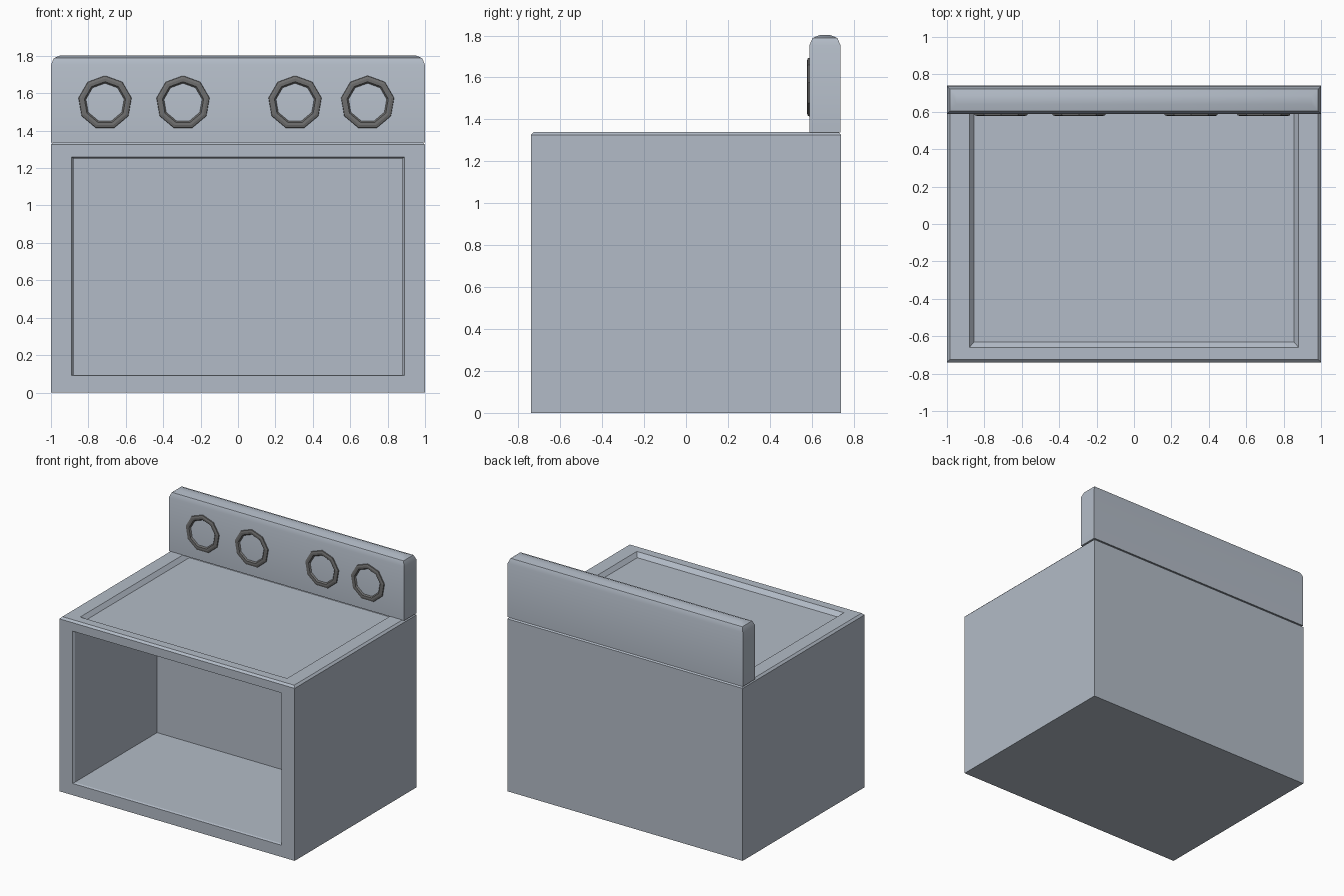
import bpy, bmesh, math

if "Cube" in bpy.data.objects:
    bpy.data.objects.remove(bpy.data.objects["Cube"])


def material(name, rgb):
    m = bpy.data.materials.new(name)
    m.diffuse_color = (*rgb, 1)
    m.use_nodes = True
    m.node_tree.nodes["Principled BSDF"].inputs["Base Color"].default_value = m.diffuse_color
    return m


METAL = material("blue_grey_metal", (0.45, 0.50, 0.57))
DARK = material("dark_grey", (0.16, 0.16, 0.16))


def finish(bm, name, mat, smooth=None):
    bmesh.ops.recalc_face_normals(bm, faces=bm.faces)
    me = bpy.data.meshes.new(name)
    bm.to_mesh(me)
    bm.free()
    me.materials.append(mat)
    ob = bpy.data.objects.new(name, me)
    bpy.context.collection.objects.link(ob)
    if smooth:
        bpy.ops.object.select_all(action='DESELECT')
        ob.select_set(True)
        bpy.context.view_layer.objects.active = ob
        bpy.ops.object.shade_smooth_by_angle(angle=math.radians(smooth))
    return ob


def flat_ring(bm, x, y0, y1, z):
    return [bm.verts.new(p) for p in ((-x, y0, z), (x, y0, z), (x, y1, z), (-x, y1, z))]


def front_ring(bm, x, z0, z1, y):
    return [bm.verts.new(p) for p in ((-x, y, z0), (x, y, z0), (x, y, z1), (-x, y, z1))]


def bridge(bm, a, b, skip=()):
    n = len(a)
    for i in range(n):
        if i not in skip:
            bm.faces.new((a[i], a[(i + 1) % n], b[(i + 1) % n], b[i]))


# Body: chamfered box with a sunken top and an open oven cavity
bm = bmesh.new()
base = flat_ring(bm, 1, -0.74, 0.74, 0)
wall = flat_ring(bm, 1, -0.74, 0.74, 1.325)
rim = flat_ring(bm, 0.985, -0.725, 0.725, 1.34)
edge = flat_ring(bm, 0.88, -0.66, 0.66, 1.34)
tray = flat_ring(bm, 0.855, -0.63, 0.63, 1.31)
bm.faces.new(base)
bridge(bm, base, wall, skip=(0,))
bridge(bm, wall, rim)
bridge(bm, rim, edge)
bridge(bm, edge, tray)
bm.faces.new(tray)
front = [base[0], base[1], wall[1], wall[0]]
mouth = front_ring(bm, 0.89, 0.09, 1.26, -0.74)
lip = front_ring(bm, 0.88, 0.095, 1.252, -0.725)
back = front_ring(bm, 0.88, 0.095, 1.252, 0.275)
bridge(bm, front, mouth)
bridge(bm, mouth, lip)
bridge(bm, lip, back)
bm.faces.new(back)
finish(bm, "oven_body", METAL)

# Back panel: upright slab with rounded top edges
bm = bmesh.new()
low = flat_ring(bm, 1, 0.588, 0.738, 1.338)
top = flat_ring(bm, 1, 0.588, 0.738, 1.803)
bm.faces.new(low)
bridge(bm, low, top)
bm.faces.new(top)
edges = [e for e in bm.edges if all(v in top for v in e.verts)]
bmesh.ops.bevel(bm, geom=edges, offset=0.052, offset_type='OFFSET',
                segments=2, profile=0.5, affect='EDGES')
finish(bm, "back_panel", METAL, 35)

# Knob rings: low nine-sided rings on the panel
PROFILE = ((0.145, 0.592), (0.142, 0.581), (0.128, 0.577), (0.112, 0.578), (0.100, 0.592))
for k, cx in enumerate((-0.711, -0.294, 0.305, 0.693)):
    bm = bmesh.new()
    rings = []
    for r, y in PROFILE:
        ring = []
        for i in range(9):
            a = math.pi / 2 + i * math.tau / 9
            ring.append(bm.verts.new((cx + r * math.cos(a), y, 1.55 + r * math.sin(a))))
        rings.append(ring)
    for a, b in zip(rings, rings[1:] + rings[:1]):
        bridge(bm, a, b)
    finish(bm, f"knob_ring_{k + 1}", DARK)
